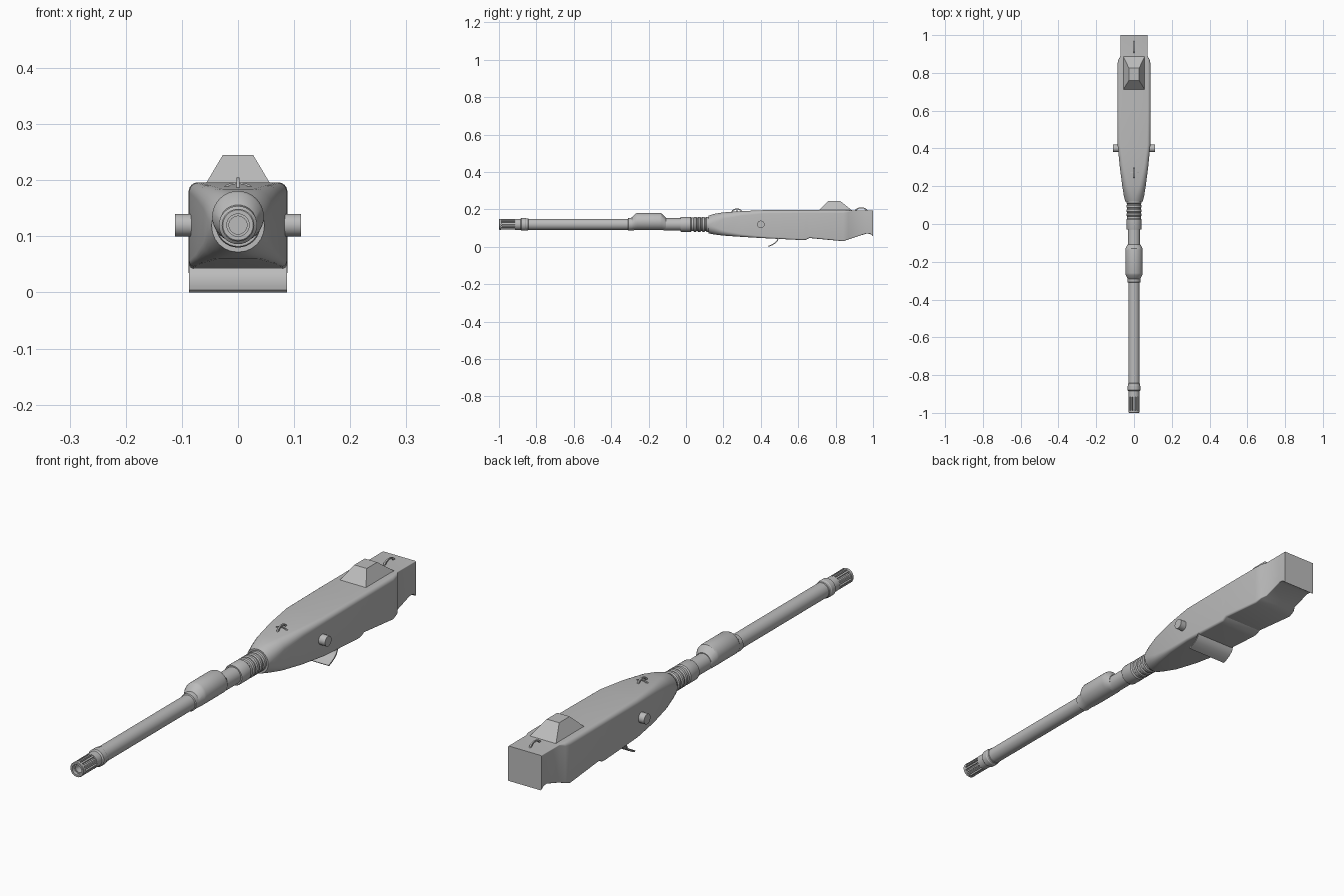
import bpy, bmesh, math
from mathutils import Vector, Matrix

if "Cube" in bpy.data.objects:
    bpy.data.objects.remove(bpy.data.objects["Cube"])

grey = bpy.data.materials.new("gun_grey")
grey.diffuse_color = (0.5, 0.5, 0.5, 1)
grey.use_nodes = True
grey.node_tree.nodes["Principled BSDF"].inputs["Base Color"].default_value = grey.diffuse_color
AXIS = 0.12  # height of the bore line


def finish(name, bm, angle=30):
    bmesh.ops.recalc_face_normals(bm, faces=bm.faces)
    me = bpy.data.meshes.new(name)
    bm.to_mesh(me)
    bm.free()
    me.materials.append(grey)
    ob = bpy.data.objects.new(name, me)
    bpy.context.collection.objects.link(ob)
    bpy.ops.object.select_all(action='DESELECT')
    ob.select_set(True)
    bpy.context.view_layer.objects.active = ob
    bpy.ops.object.shade_smooth_by_angle(angle=math.radians(angle))
    return ob


def section(y, hw, z0, z1, rt, rb, n):
    """Rounded rectangle across the gun: rt / rb are top and bottom corner radii."""
    pts = []
    for k, (sx, zc, r) in enumerate([(1, z1 - rt, rt), (-1, z1 - rt, rt),
                                     (-1, z0 + rb, rb), (1, z0 + rb, rb)]):
        for i in range(n):
            a = math.pi / 2 * (k + (i + 0.0) / (n - 1))
            pts.append((sx * (hw - r) + r * math.cos(a), y, zc + r * math.sin(a)))
    return pts


def loft(name, rings, angle=30, closed_loop=False):
    bm = bmesh.new()
    vs = [[bm.verts.new(p) for p in ring] for ring in rings]
    n = len(vs[0])
    pairs = list(zip(vs, vs[1:]))
    if closed_loop:
        pairs.append((vs[-1], vs[0]))
    for a, b in pairs:
        for i in range(n):
            j = (i + 1) % n
            bm.faces.new((a[i], a[j], b[j], b[i]))
    if not closed_loop:
        bm.faces.new(vs[0])
        bm.faces.new(vs[-1])
    bmesh.ops.remove_doubles(bm, verts=bm.verts, dist=1e-5)
    return finish(name, bm, angle)


def turned(name, profile, n=32):
    """Round part along y from (y, radius[, centre height]) stations."""
    rings = []
    for y, r, *zc in profile:
        c = zc[0] if zc else AXIS
        rings.append([(r * math.cos(2 * math.pi * i / n), y,
                       c + r * math.sin(2 * math.pi * i / n)) for i in range(n)])
    return loft(name, rings)


def prism(name, outline, hw):
    """Side outline of (y, z) points extruded across x."""
    bm = bmesh.new()
    f = bm.faces.new([bm.verts.new((-hw, y, z)) for y, z in outline])
    g = bmesh.ops.extrude_face_region(bm, geom=[f])["geom"]
    bmesh.ops.translate(bm, vec=(2 * hw, 0, 0),
                        verts=[v for v in g if isinstance(v, bmesh.types.BMVert)])
    return finish(name, bm)


# Receiver: round nose swelling into a boxy housing
stations = [  # y, half width, bottom, top, top radius, bottom radius
    (0.12, 0.047, 0.072, 0.166, 0.046, 0.046),
    (0.15, 0.054, 0.066, 0.176, 0.045, 0.042),
    (0.20, 0.062, 0.060, 0.184, 0.035, 0.028),
    (0.30, 0.075, 0.053, 0.191, 0.024, 0.015),
    (0.42, 0.087, 0.046, 0.196, 0.018, 0.010),
    (0.62, 0.088, 0.036, 0.196, 0.016, 0.008),
    (0.64, 0.088, 0.037, 0.196, 0.016, 0.008),
    (0.66, 0.088, 0.047, 0.196, 0.016, 0.008),
    (0.84, 0.088, 0.030, 0.196, 0.016, 0.006),
    (0.868, 0.084, 0.039, 0.196, 0.012, 0.004),
    (0.888, 0.072, 0.046, 0.195, 0.003, 0.003),
    (0.965, 0.072, 0.071, 0.195, 0.003, 0.003),
    (0.985, 0.072, 0.069, 0.195, 0.003, 0.003),
    (1.00, 0.072, 0.058, 0.195, 0.003, 0.003)]
loft("receiver", [section(*s, 7) for s in stations])

# Barrel with its bore
turned("barrel", [(-0.87, 0.030), (-0.11, 0.030), (0.0, 0.031)])
turned("barrel_shoulder", [(-0.12, 0.033), (-0.03, 0.033)])
turned("muzzle_collar", [(-0.90, 0.028), (-0.885, 0.029), (-0.88, 0.034), (-0.858, 0.034),
                         (-0.855, 0.032), (-0.845, 0.032), (-0.842, 0.029)])

# Enlarged sleeve, sitting slightly high around the barrel
turned("barrel_sleeve", [(-0.31, 0.031), (-0.308, 0.034), (-0.29, 0.034, 0.122),
                         (-0.27, 0.044, 0.133), (-0.26, 0.046, 0.135),
                         (-0.14, 0.046, 0.135), (-0.13, 0.045, 0.134),
                         (-0.108, 0.034, 0.122)])

# Stepped and ribbed recoil mount
mount = [(-0.03, 0.030), (-0.03, 0.038), (-0.025, 0.040), (0.025, 0.040), (0.03, 0.036)]
for k in range(4):
    y = 0.04 + k * 0.022
    mount += [(y, 0.036), (y + 0.004, 0.040), (y + 0.014, 0.040), (y + 0.018, 0.036)]
mount += [(0.13, 0.044)]
turned("recoil_mount", mount)

# Slotted muzzle brake: hollow core, end ring and lengthwise ribs
turned("muzzle_core", [(-0.87, 0.022), (-0.985, 0.022), (-0.985, 0.016), (-0.89, 0.016)])
turned("muzzle_base", [(-0.915, 0.023), (-0.915, 0.029), (-0.87, 0.029)])
ring = [(-1.0, 0.020), (-1.0, 0.027), (-0.998, 0.029), (-0.988, 0.029), (-0.988, 0.020)]
loft("muzzle_ring", [[(r * math.cos(2 * math.pi * i / 32), y, AXIS + r * math.sin(2 * math.pi * i / 32))
                      for i in range(32)] for y, r in ring], closed_loop=True)
bm = bmesh.new()
for i in range(14):
    m = (Matrix.Translation((0, -0.952, AXIS)) @ Matrix.Rotation(2 * math.pi * i / 14, 4, 'Y')
         @ Matrix.Translation((0, 0, 0.0245)) @ Matrix.Diagonal((0.0065, 0.082, 0.008, 1)))
    bmesh.ops.create_cube(bm, size=1, matrix=m)
finish("muzzle_ribs", bm)

# Trunnion pins on both sides
for side, label in ((1, "right"), (-1, "left")):
    bm = bmesh.new()
    m = Matrix.Translation((side * 0.09, 0.40, AXIS)) @ Matrix.Rotation(math.pi / 2, 4, 'Y')
    bmesh.ops.create_cone(bm, cap_ends=True, segments=24, radius1=0.02, radius2=0.02,
                          depth=0.044, matrix=m)
    finish("trunnion_" + label, bm)

# Faceted feed cover on top
bm = bmesh.new()
low = [(-0.058, 0.71, 0.193), (0.058, 0.71, 0.193), (0.058, 0.89, 0.193), (-0.058, 0.89, 0.193)]
top = [(-0.027, 0.76, 0.245), (0.027, 0.76, 0.245), (0.027, 0.825, 0.245), (-0.027, 0.825, 0.245)]
a, b = [[bm.verts.new(p) for p in q] for q in (low, top)]
bm.faces.new(a)
bm.faces.new(b)
for i in range(4):
    bm.faces.new((a[i], a[(i + 1) % 4], b[(i + 1) % 4], b[i]))
finish("top_cover", bm)

# Curved ejection chute lip below
curve = [(0.437, 0.004), (0.455, 0.011), (0.472, 0.021), (0.486, 0.034), (0.492, 0.050)]
prism("ejection_lip", curve + [(y + 0.004, z - 0.004) for y, z in reversed(curve)], 0.087)


# Arched lifting loops, thin bars bent over the roof
def arch(name, y0, z0, half, height, across=False):
    pts = []
    for s, k in ((1.0, 0), (0.72, 1)):
        row = [(half * s * math.cos(math.pi * i / 12), height * (s if k else 1) * math.sin(math.pi * i / 12))
               for i in range(13)]
        pts += row[::-1] if k else row
    ob = prism(name, pts, 0.003)
    if across:
        ob.data.transform(Matrix.Rotation(math.pi / 2, 4, 'Z'))
    ob.data.transform(Matrix.Translation((0, y0, z0)))


arch("front_lifting_loop", 0.272, 0.184, 0.030, 0.021)
arch("front_cross_loop", 0.272, 0.186, 0.026, 0.010, True)
arch("rear_lifting_loop", 0.937, 0.193, 0.033, 0.018)
